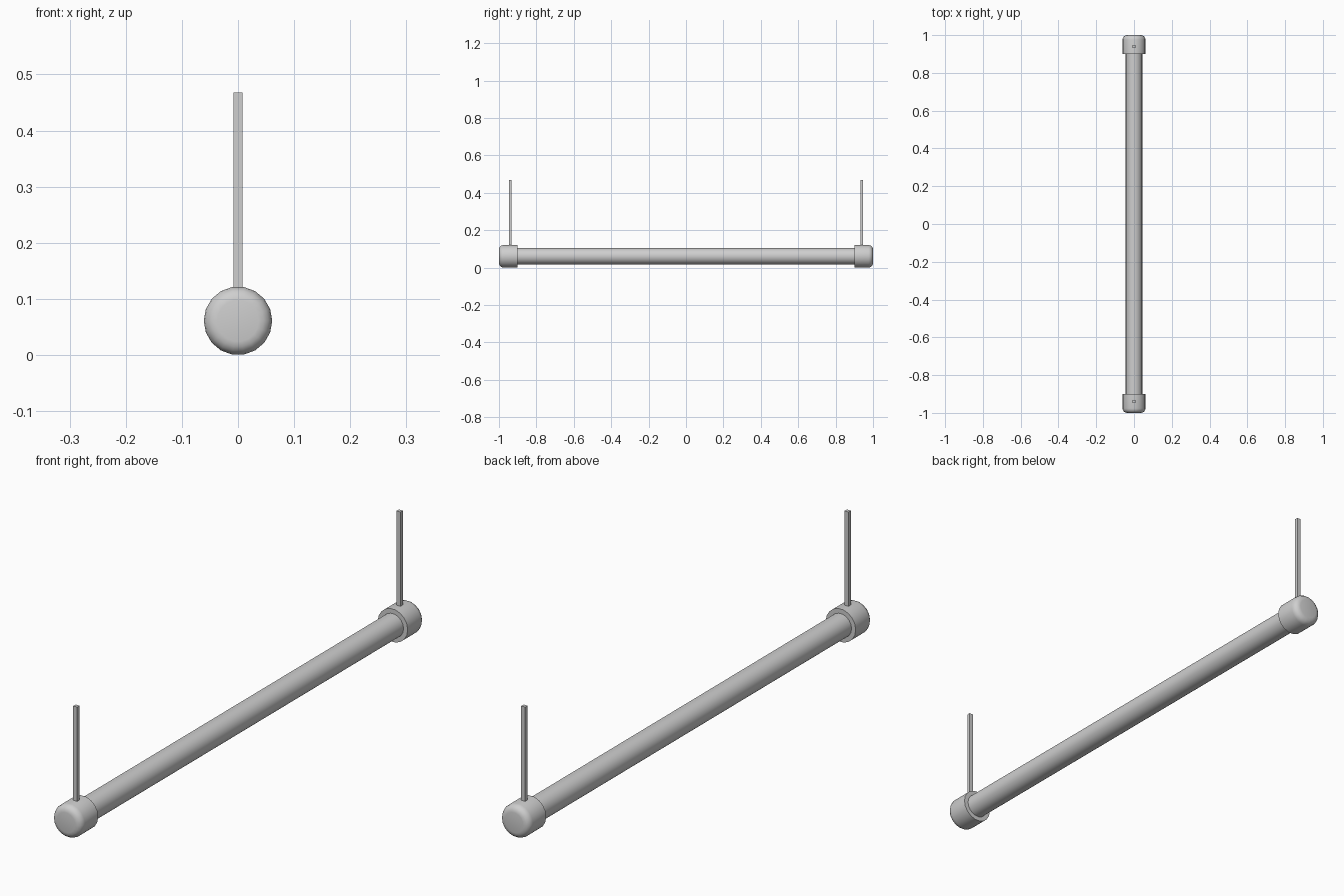
import bpy, bmesh, math

SIDES = 18
AXIS_Z = 0.061

cube = bpy.data.objects.get("Cube")
if cube:
    bpy.data.objects.remove(cube)

grey = bpy.data.materials.new("light_grey")
grey.use_nodes = True
grey.diffuse_color = (0.62, 0.62, 0.62, 1)
grey.node_tree.nodes["Principled BSDF"].inputs["Base Color"].default_value = grey.diffuse_color


def add_object(name, bm, smooth):
    bmesh.ops.recalc_face_normals(bm, faces=bm.faces)
    mesh = bpy.data.meshes.new(name)
    bm.to_mesh(mesh)
    bm.free()
    mesh.materials.append(grey)
    obj = bpy.data.objects.new(name, mesh)
    bpy.context.collection.objects.link(obj)
    if smooth:
        bpy.ops.object.select_all(action='DESELECT')
        obj.select_set(True)
        bpy.context.view_layer.objects.active = obj
        bpy.ops.object.shade_smooth_by_angle(angle=math.radians(40))
    return obj


def lathe_y(name, profile):
    """Closed solid turned around the bar's axis from (y, radius) points."""
    bm = bmesh.new()
    rings = []
    for y, r in profile:
        angles = [math.tau * i / SIDES for i in range(SIDES)]
        rings.append([bm.verts.new((r * math.cos(a), y, AXIS_Z + r * math.sin(a)))
                      for a in angles])
    for a, b in zip(rings, rings[1:]):
        for i in range(SIDES):
            j = (i + 1) % SIDES
            bm.faces.new((a[i], a[j], b[j], b[i]))
    bm.faces.new(rings[0])
    bm.faces.new(rings[-1])
    return add_object(name, bm, True)


def box(name, low, high):
    bm = bmesh.new()
    bmesh.ops.create_cube(bm, size=1)
    for v in bm.verts:
        v.co = [(a + b) / 2 + c * (b - a) for a, b, c in zip(low, high, v.co)]
    return add_object(name, bm, False)


# Long tube
lathe_y("tube", [(-0.92, 0.044), (0.92, 0.044)])

# End caps with a rounded outer rim, and the hanging rods above them
ROUND = 0.024
for side, label in ((-1, "front"), (1, "back")):
    profile = [(side * 0.9, 0.061)]
    for k in range(5):
        t = math.pi / 2 * k / 4
        profile.append((side * (1 - ROUND + ROUND * math.sin(t)),
                        0.061 - ROUND + ROUND * math.cos(t)))
    lathe_y(label + "_end_cap", profile)
    y = side * 0.94
    box(label + "_hanging_rod", (-0.008, y - 0.007, 0.1), (0.008, y + 0.007, 0.468))
